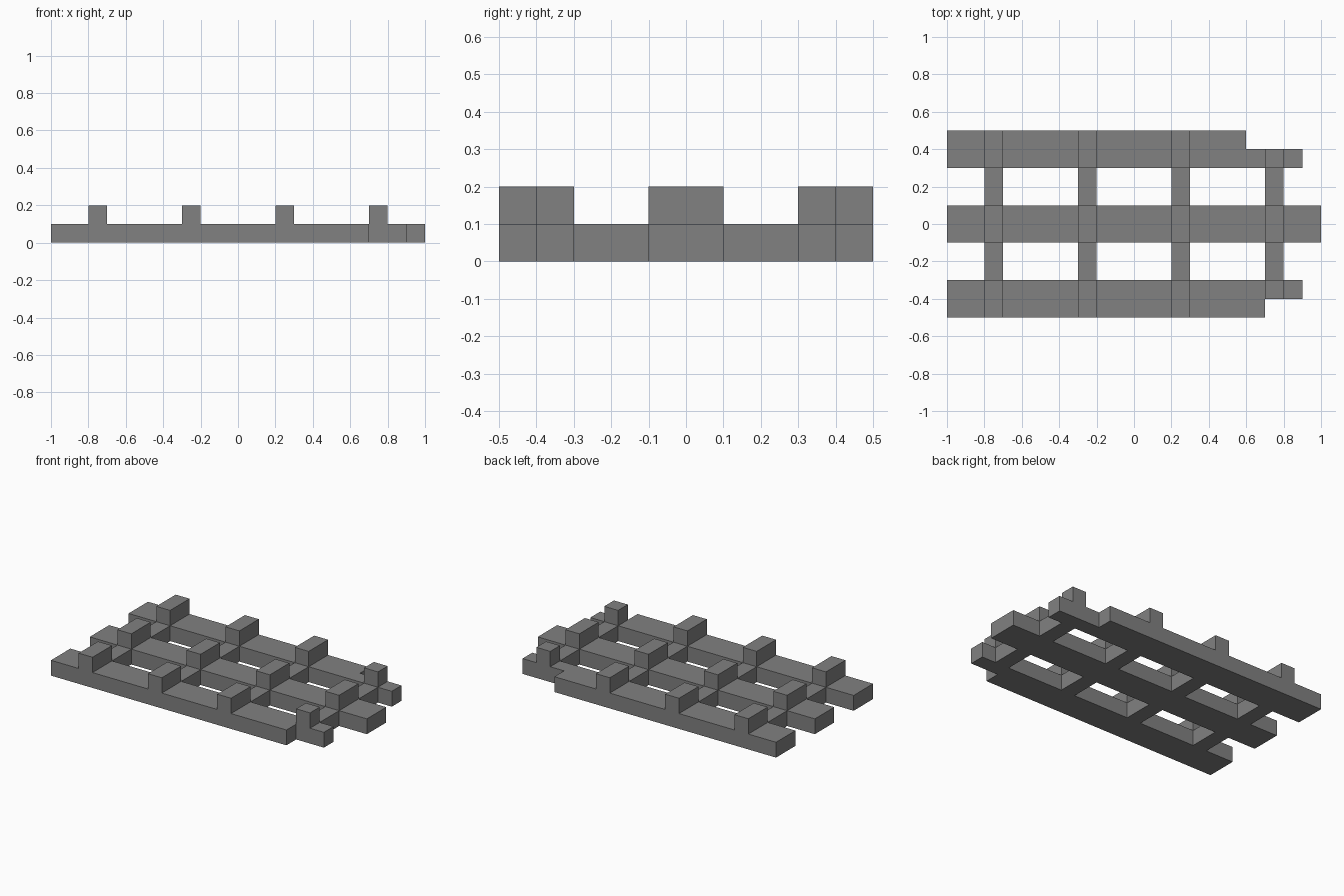
import bpy
import bmesh

cube = bpy.data.objects.get("Cube")
if cube:
    bpy.data.objects.remove(cube, do_unlink=True)

GREY = (0.22, 0.22, 0.22, 1.0)
mat = bpy.data.materials.new("mid grey")
mat.use_nodes = True
mat.diffuse_color = GREY
mat.node_tree.nodes["Principled BSDF"].inputs["Base Color"].default_value = GREY

THICK, TOP = 0.1, 0.2                      # slab height, top of the raised blocks
BLOCKS = [-0.8, -0.3, 0.2, 0.7]            # left edges of the 0.1 wide blocks and ties


def finish(name, bm):
    bmesh.ops.recalc_face_normals(bm, faces=bm.faces)
    mesh = bpy.data.meshes.new(name)
    bm.to_mesh(mesh)
    bm.free()
    mesh.materials.append(mat)
    obj = bpy.data.objects.new(name, mesh)
    bpy.context.collection.objects.link(obj)


def slat(name, x0, x1, y0, y1):
    """Slab with raised blocks: a stepped side profile extruded along y."""
    outline = [(x0, 0), (x0, THICK)]
    for b in BLOCKS:
        if x0 <= b and b + 0.1 <= x1:
            outline += [(b, THICK), (b, TOP), (b + 0.1, TOP), (b + 0.1, THICK)]
    outline += [(x1, THICK), (x1, 0)]
    # drop the repeated point where a block starts at the slab end
    outline = [p for i, p in enumerate(outline) if p != outline[i - 1]]
    bm = bmesh.new()
    side = bm.faces.new([bm.verts.new((x, y0, z)) for x, z in outline])
    new = bmesh.ops.extrude_face_region(bm, geom=[side])["geom"]
    bmesh.ops.translate(bm, vec=(0, y1 - y0, 0),
                        verts=[v for v in new if isinstance(v, bmesh.types.BMVert)])
    finish(name, bm)


def tie(name, x, y):
    """Short cross bar filling the gap between two slats, open where it joins them."""
    bm = bmesh.new()
    bmesh.ops.create_cube(bm, size=1)
    bmesh.ops.scale(bm, vec=(0.1, 0.2, THICK), verts=bm.verts)
    bmesh.ops.translate(bm, vec=(x + 0.05, y, THICK / 2), verts=bm.verts)
    bm.normal_update()
    ends = [f for f in bm.faces if abs(f.normal.y) > 0.5]
    bmesh.ops.delete(bm, geom=ends, context="FACES_ONLY")
    finish(name, bm)


# Three long slats; the outer two are broken down to a narrow stub at one end
slat("middle_slat", -1.0, 1.0, -0.1, 0.1)
slat("front_slat", -1.0, 0.7, -0.5, -0.3)
slat("front_slat_stub", 0.7, 0.9, -0.4, -0.3)
slat("back_slat", -1.0, 0.6, 0.3, 0.5)
slat("back_slat_stub", 0.6, 0.9, 0.3, 0.4)

# Cross bars between the slats
for i, bx in enumerate(BLOCKS, 1):
    tie(f"front_cross_bar_{i}", bx, -0.2)
    tie(f"back_cross_bar_{i}", bx, 0.2)
